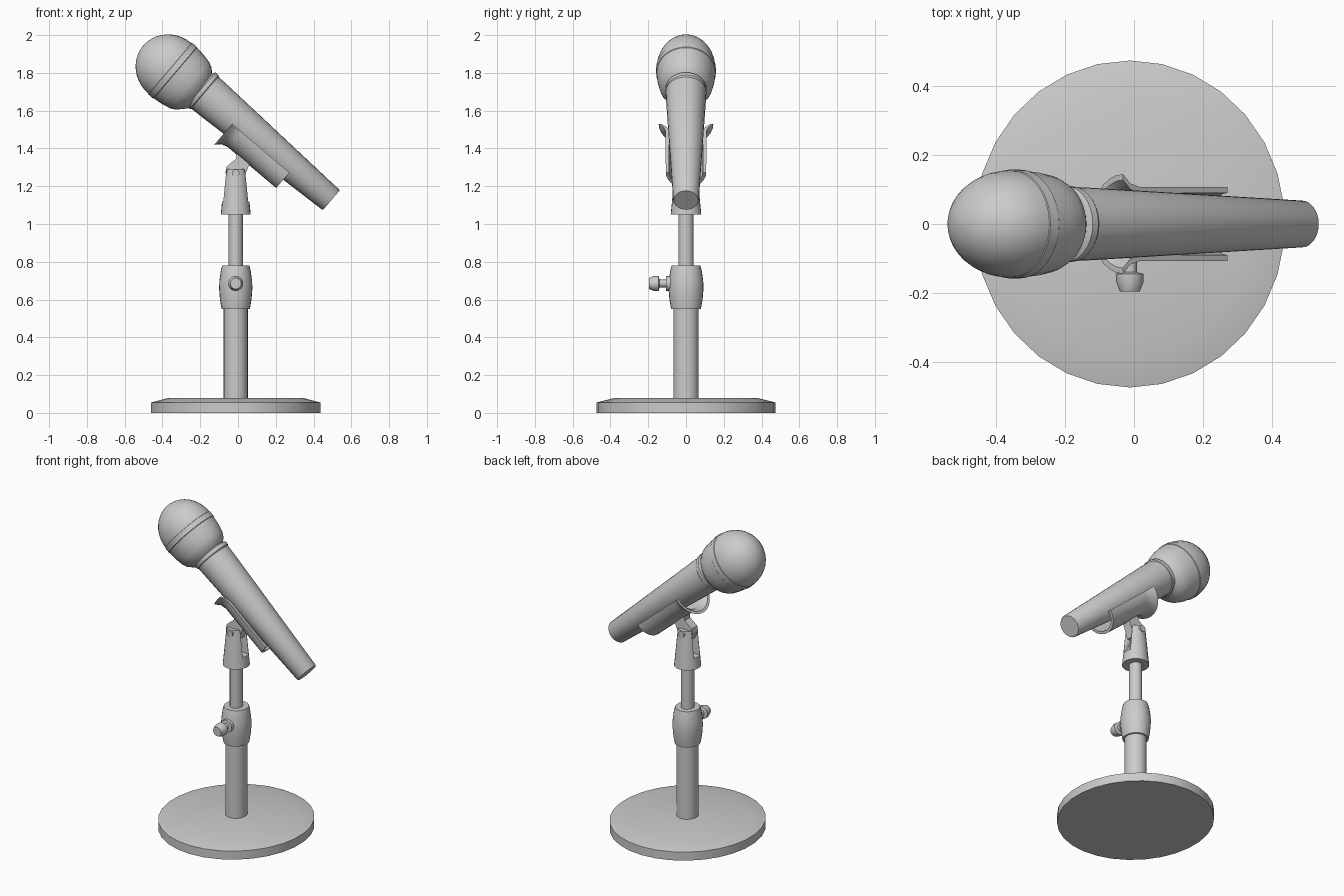
import bpy, bmesh
from math import cos, sin, pi, radians
from mathutils import Matrix, Vector

if "Cube" in bpy.data.objects:
    bpy.data.objects.remove(bpy.data.objects["Cube"])

CX = -0.012                      # axis of the stand


def finish(name, bm, mat=None, angle=35):
    bmesh.ops.recalc_face_normals(bm, faces=bm.faces)
    me = bpy.data.meshes.new(name)
    bm.to_mesh(me)
    bm.free()
    if mat:
        me.transform(mat)
    ob = bpy.data.objects.new(name, me)
    bpy.context.collection.objects.link(ob)
    bpy.ops.object.select_all(action='DESELECT')
    ob.select_set(True)
    bpy.context.view_layer.objects.active = ob
    bpy.ops.object.shade_smooth_by_angle(angle=radians(angle))
    return ob


def lathe(name, profile, mat, segs=30, sx=1.0, sy=1.0):
    """Closed solid of revolution about local z from (radius, height) pairs."""
    bm = bmesh.new()
    rings = []
    for r, z in profile:
        rings.append([bm.verts.new((sx * r * cos(pi / 2 + 2 * pi * i / segs),
                                    sy * r * sin(pi / 2 + 2 * pi * i / segs), z))
                      for i in range(segs)])
    for a, b in zip(rings, rings[1:]):
        for i in range(segs):
            j = (i + 1) % segs
            bm.faces.new((a[i], a[j], b[j], b[i]))
    bm.faces.new(rings[0])
    bm.faces.new(rings[-1])
    return finish(name, bm, mat)


def prism(name, pts, half):
    """Outline in xz, extruded along y."""
    bm = bmesh.new()
    a = [bm.verts.new((x, -half, z)) for x, z in pts]
    b = [bm.verts.new((x, half, z)) for x, z in pts]
    n = len(pts)
    for i in range(n):
        j = (i + 1) % n
        bm.faces.new((a[i], a[j], b[j], b[i]))
    bm.faces.new(a)
    bm.faces.new(b)
    return finish(name, bm)


# Stand: base plate, poles, clamp sleeve
S = Matrix.Translation((CX, 0, 0))
lathe("base_plate", [(.475, 0), (.475, .055), (.375, .08)], S, 30, sx=.95)
lathe("lower_pole", [(.067, .07), (.067, .57)], S, 24, sx=.95)
lathe("upper_pole", [(.04, .55), (.04, 1.08)], S, 20, sx=.95)
lathe("clamp_sleeve", [(.079, .55), (.088, .60), (.093, .66), (.091, .70),
                       (.083, .755), (.076, .78)], S, 24, sx=.95)

# Tightening knob pointing to the front
K = Matrix.Translation((CX, 0, .685)) @ Matrix.Rotation(pi / 2, 4, 'X')
lathe("clamp_knob", [(.04, .06), (.04, .105), (.02, .107), (.02, .14), (.04, .145),
                     (.04, .168), (.029, .196)], K, 16)

# Forked hinge with a slot cut through it
fork = lathe("hinge_fork", [(.081, 1.05), (.076, 1.10), (.062, 1.25), (.057, 1.29)], S, 24, sx=.98)
cutter = prism("slot_cutter", [(-.2, 1.12), (.2, 1.12), (.2, 1.4), (-.2, 1.4)], .03)
cutter.hide_render = True
mod = fork.modifiers.new("slot", 'BOOLEAN')
mod.object = cutter
mod.solver = 'EXACT'
bpy.context.view_layer.objects.active = fork
bpy.ops.object.modifier_apply(modifier=mod.name)
bpy.data.objects.remove(cutter)
B = Matrix.Translation((CX, 0, 1.27)) @ Matrix.Rotation(pi / 2, 4, 'X')
lathe("hinge_bolt", [(.02, -.067), (.02, .067)], B, 14)
prism("clip_tongue", [(-.067, 1.27), (-.06, 1.305), (-.01, 1.345), (-.005, 1.385), (.075, 1.32),
                      (.06, 1.315), (.042, 1.27), (.025, 1.225), (-.045, 1.225)], .029)

# Microphone frame: local z runs from tail to head, local x is the upper side
u = Vector((-.762, 0, .648)).normalized()
n = Vector((u.z, 0, -u.x))
v = u.cross(n)
M = Matrix((n, v, u)).transposed().to_4x4()
M.translation = Vector((.494, 0, 1.126))

lathe("handle", [(.066, 0), (.07, .006), (.108, .80), (.111, .88)], M, 28, sy=.97)
lathe("collar", [(.107, .872), (.118, .884), (.118, .906), (.10, .915)], M, 28, sy=.93)

# Head: rounded lower cup, thin band and dome
H = M @ Matrix.Translation((-.022, 0, 0))
cup = [(.10, .893), (.122, .915), (.144, .935), (.160, .965), (.171, 1.015), (.176, 1.065)]
band = [(.179, 1.068), (.179, 1.10)]
dome = [(.176 * cos(k * pi / 20), 1.102 + .187 * sin(k * pi / 20)) for k in range(10)] + [(.002, 1.289)]
lathe("head", cup + band + dome, H, 32, sy=.885)

# Clip: half tube with a flared upper lip
bm = bmesh.new()
steps = 14
rows = []
for t, r in [(.264, .107), (.60, .108), (.635, .118), (.662, .145)]:
    rows.append([[bm.verts.new((-.033 - (r - d) * sin(pi * i / steps),
                                (r - d) * cos(pi * i / steps), t)) for i in range(steps + 1)]
                 for d in (0, .017)])
for (ao, ai), (bo, bi) in zip(rows, rows[1:]):
    for i in range(steps):
        bm.faces.new((ao[i], ao[i + 1], bo[i + 1], bo[i]))
        bm.faces.new((ai[i], bi[i], bi[i + 1], ai[i + 1]))
    for i in (0, steps):
        bm.faces.new((ao[i], bo[i], bi[i], ai[i]))
for o, inn in (rows[0], rows[-1]):
    for i in range(steps):
        bm.faces.new((o[i], inn[i], inn[i + 1], o[i + 1]))
finish("clip", bm, M)
